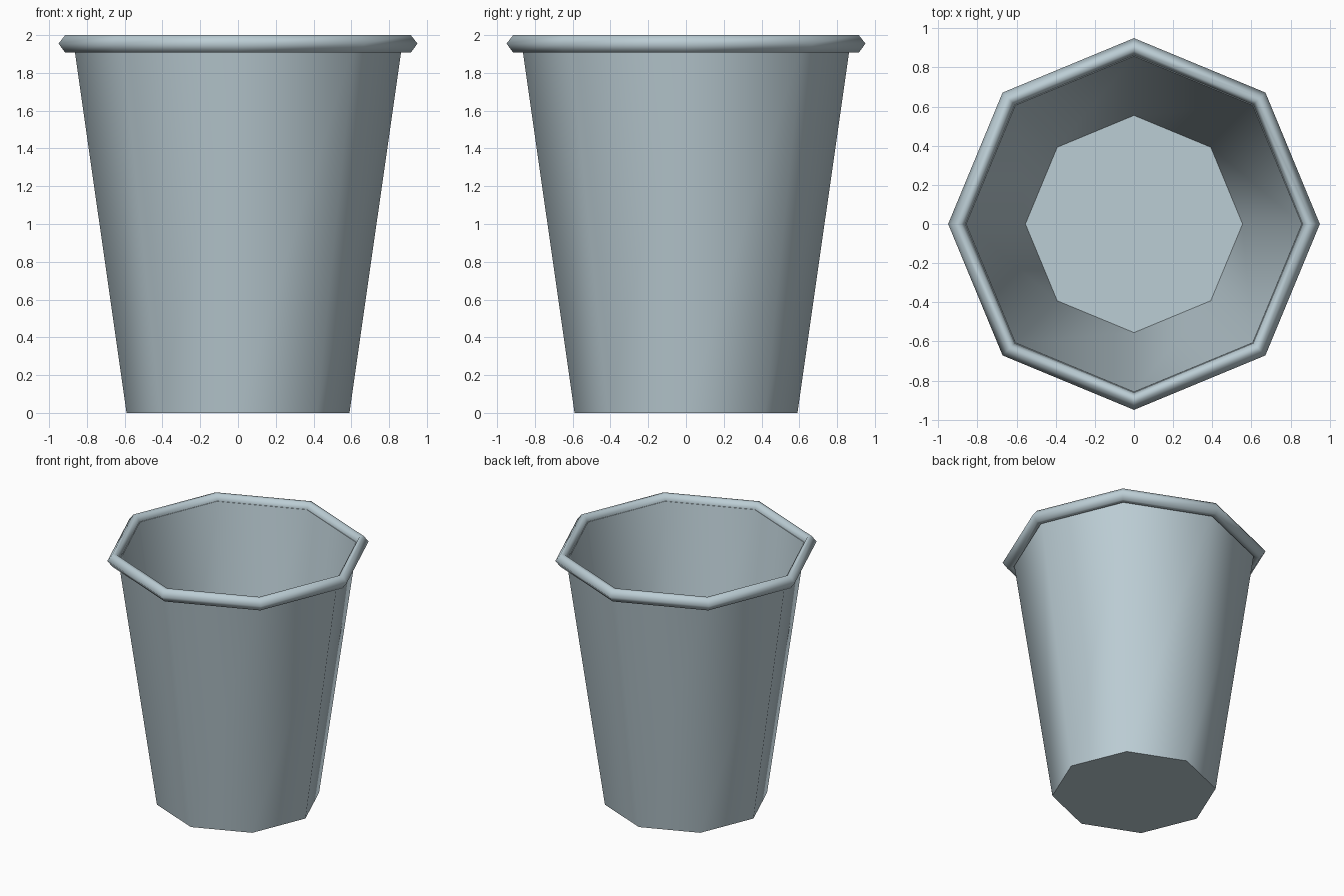
import bpy, bmesh, math

if "Cube" in bpy.data.objects:
    bpy.data.objects.remove(bpy.data.objects["Cube"])

SIDES = 8

paint = bpy.data.materials.new("pale blue grey")
paint.diffuse_color = (0.50, 0.61, 0.66, 1)
paint.use_nodes = True
paint.node_tree.nodes["Principled BSDF"].inputs["Base Color"].default_value = paint.diffuse_color


def lathe(name, profile, closed, angle):
    """Spin (radius, z) points into an eight-sided shell; an open profile gets capped ends."""
    bm = bmesh.new()
    rings = [[bm.verts.new((r * math.cos(2 * math.pi * k / SIDES),
                            r * math.sin(2 * math.pi * k / SIDES), z))
              for k in range(SIDES)] for r, z in profile]
    n = len(rings)
    for i in range(n if closed else n - 1):
        a, b = rings[i], rings[(i + 1) % n]
        for k in range(SIDES):
            j = (k + 1) % SIDES
            bm.faces.new((a[k], a[j], b[j], b[k]))
    if not closed:
        bm.faces.new(rings[0][::-1])
        bm.faces.new(rings[-1])
    bmesh.ops.recalc_face_normals(bm, faces=bm.faces)
    mesh = bpy.data.meshes.new(name)
    bm.to_mesh(mesh)
    bm.free()
    mesh.materials.append(paint)
    ob = bpy.data.objects.new(name, mesh)
    bpy.context.collection.objects.link(ob)
    bpy.ops.object.select_all(action='DESELECT')
    ob.select_set(True)
    bpy.context.view_layer.objects.active = ob
    bpy.ops.object.shade_smooth_by_angle(angle=math.radians(angle))
    return ob


# Tapered cup: outer wall, top edge hidden in the rim, inner wall, floor
lathe("cup_body", [(0.59, 0), (0.87, 1.955), (0.858, 1.955), (0.555, 0.035)], False, 60)

# Rolled rim
lathe("rolled_rim", [(0.95, 1.955), (0.915, 2.0), (0.885, 2.0),
                     (0.862, 1.955), (0.875, 1.907), (0.915, 1.907)], True, 89)
